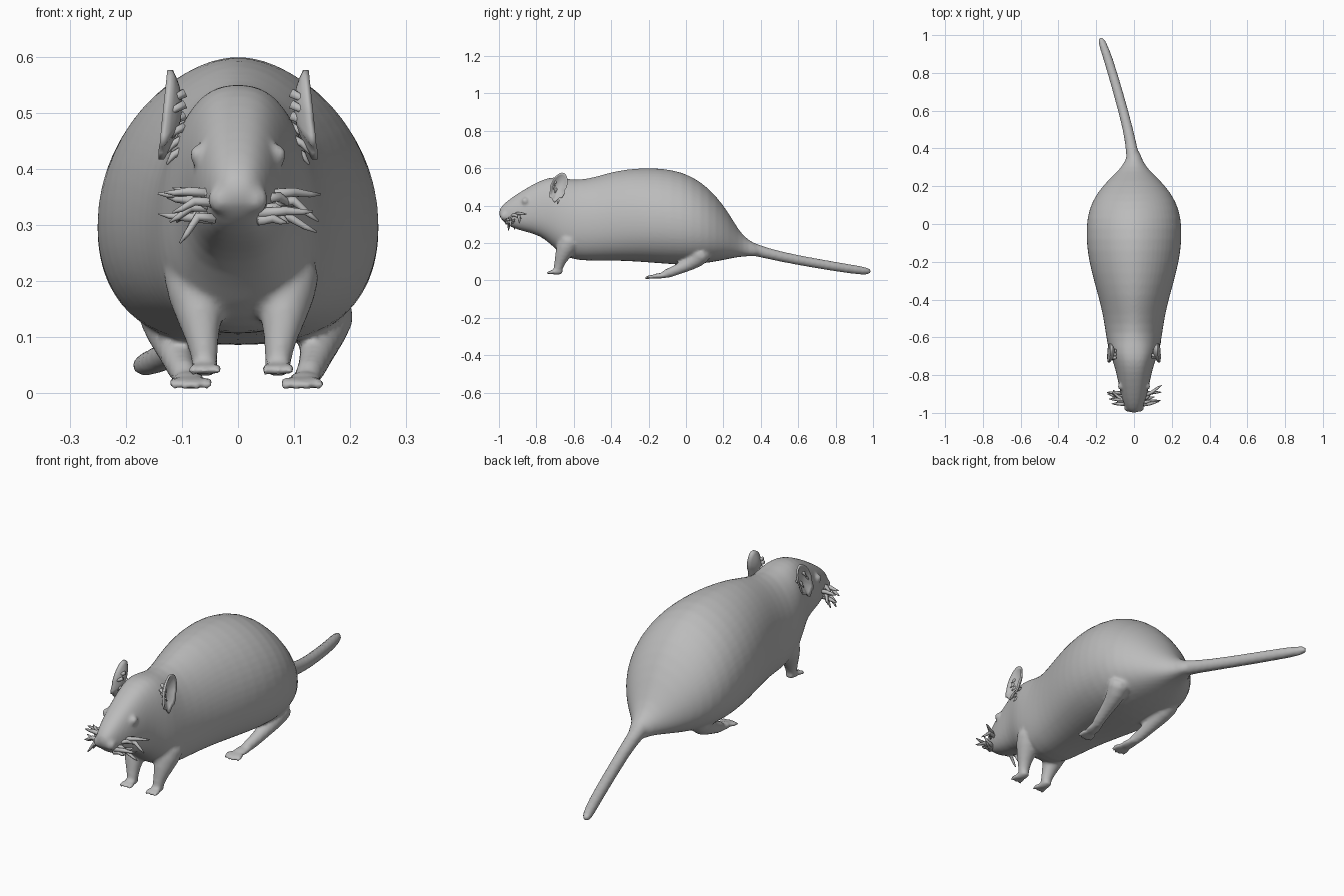
import bpy
import bmesh
import math
import random
from mathutils import Vector

random.seed(4)
default_cube = bpy.data.objects.get("Cube")
if default_cube:
    bpy.data.objects.remove(default_cube, do_unlink=True)

# One plain grey for the whole animal
grey = bpy.data.materials.new("plain grey")
grey.use_nodes = True
colour = (0.5, 0.5, 0.5, 1)
grey.diffuse_color = colour
grey.node_tree.nodes["Principled BSDF"].inputs["Base Color"].default_value = colour


def bridge_rings(bm, rings):
    """Skin a list of point rings and close both ends."""
    loops = [[bm.verts.new(point) for point in ring] for ring in rings]
    count = len(loops[0])
    for near, far in zip(loops, loops[1:]):
        for i in range(count):
            j = (i + 1) % count
            bm.faces.new((near[i], near[j], far[j], far[i]))
    bm.faces.new(loops[0][::-1])
    bm.faces.new(loops[-1])


def add_tube(bm, path, flat=1.0, sides=10):
    """Tapered round limb along (x, y, z, radius) stations."""
    points = [Vector(station[:3]) for station in path]
    rings = []
    for i, station in enumerate(path):
        along = points[min(i + 1, len(path) - 1)] - points[max(i - 1, 0)]
        across = along.cross(Vector((0, 0, 1)))
        if across.length < 0.001:
            across = Vector((1, 0, 0))
        across.normalize()
        up = across.cross(along).normalized()
        rings.append([points[i] + station[3] * (
            across * math.cos(a) + up * flat * math.sin(a))
            for a in (math.tau * k / sides for k in range(sides))])
    bridge_rings(bm, rings)


def finish(bm, name):
    """Turn the working mesh into a smooth grey object."""
    bmesh.ops.recalc_face_normals(bm, faces=bm.faces[:])
    mesh = bpy.data.meshes.new(name)
    bm.to_mesh(mesh)
    bm.free()
    mesh.materials.append(grey)
    mesh.shade_smooth()
    obj = bpy.data.objects.new(name, mesh)
    bpy.context.collection.objects.link(obj)
    return obj


# Body and head stations: y, top, bottom, half width
STATIONS = [
    (-1, .375, .345, .02), (-.98, .405, .315, .042),
    (-.93, .445, .28, .062), (-.86, .49, .26, .08),
    (-.78, .535, .24, .095), (-.72, .555, .19, .115),
    (-.66, .55, .13, .137), (-.58, .535, .105, .15),
    (-.48, .555, .105, .165), (-.38, .587, .105, .19),
    (-.26, .602, .1, .225), (-.14, .603, .09, .25),
    (-.02, .583, .082, .256), (.08, .53, .088, .24),
    (.16, .455, .1, .2), (.23, .36, .115, .14),
    (.28, .27, .125, .085), (.33, .215, .13, .045),
    (.4, .185, .13, .027),
]


def body_ring(y, top, bottom, width, sides=28):
    """Egg section: narrow back, full and flatter belly; flat head crown."""
    middle = bottom + 0.43 * (top - bottom)
    upper = 1.3 if y < -0.62 else 0.95
    lower = 0.75
    ring = []
    for k in range(sides):
        a = math.tau * k / sides
        c, s = math.cos(a), math.sin(a)
        if s >= 0:
            power = 0.8 if y < -0.62 else 1.12
            height = s * (top - middle)
        else:
            power = lower
            height = -abs(s) ** 0.9 * (middle - bottom)
        x = math.copysign(abs(c) ** power, c) * width
        ring.append((x, y, middle + height))
    return ring


bm = bmesh.new()
bridge_rings(bm, [body_ring(*station) for station in STATIONS])

# Tail, swinging to the right
add_tube(bm, [(0, .28, .19, .05), (-.005, .36, .165, .033),
              (-.03, .5, .127, .028), (-.085, .7, .09, .027),
              (-.135, .87, .062, .026), (-.168, .96, .05, .023),
              (-.18, .99, .047, .012)], sides=12)

for side in (-1, 1):
    # Front leg with a short paw
    shift = 0.006
    x = shift + side * .065
    add_tube(bm, [(x + side * .015, -.6, .25, .075),
                  (x + side * .014, -.645, .17, .057),
                  (x + side * .005, -.675, .1, .031),
                  (x, -.685, .06, .025), (x, -.69, .035, .025)])
    add_tube(bm, [(x, -.655, .045, .018), (x, -.69, .045, .029),
                  (x, -.72, .043, .022)], flat=0.6)
    for k in (-1, 0, 1):
        add_tube(bm, [(x + k * .016, -.7, .045, .012),
                      (x + k * .021, -.73, .044, .011),
                      (x + k * .023, -.748, .035, .007)])

    # Hind leg sloping down to a long flat foot
    x = .015 + side * .105
    add_tube(bm, [(x + side * .04, .1, .17, .07),
                  (x + side * .03, .06, .105, .045),
                  (x + side * .02, -.02, .07, .032),
                  (x + side * .012, -.08, .043, .027),
                  (x, -.13, .028, .026)])
    add_tube(bm, [(x + side * .012, -.07, .032, .022),
                  (x, -.13, .025, .032),
                  (x - side * .006, -.18, .021, .034)], flat=0.5)
    for k in (-1.5, -.5, .5, 1.5):
        toe = x - side * .006 + k * .017
        add_tube(bm, [(toe, -.165, .022, .012),
                      (toe + k * .003, -.2, .018, .011),
                      (toe + k * .004, -.23 + abs(k) * .008, .01, .007)])

    # Eye bulge and nostril pad
    for place, radius in (((side * .07, -.86, .425), .019),
                          ((side * .03, -.97, .345), .026)):
        ball = bmesh.ops.create_uvsphere(bm, u_segments=12, v_segments=8,
                                         radius=radius)
        bmesh.ops.translate(bm, verts=ball["verts"], vec=place)

body = finish(bm, "body")
rounding = body.modifiers.new("rounding", "SUBSURF")
rounding.levels = rounding.render_levels = 1
fuse = body.modifiers.new("fuse", "REMESH")
fuse.mode = "VOXEL"
fuse.voxel_size = 0.008
fuse.use_smooth_shade = True
blend = body.modifiers.new("blend", "SMOOTH")
blend.factor = 0.5
blend.iterations = 5


# Ears: thin cupped shells opening outward and forward
def make_ear(side, name):
    bm = bmesh.new()
    rows, columns = 6, 24
    rings = []
    for face in (0, 1):
        order = range(1, rows + 1) if face == 0 else range(rows, 0, -1)
        for row in order:
            r = row / rows
            ring = []
            for k in range(columns):
                a = math.tau * k / columns
                frill = 1 + (0.1 * math.sin(7 * a) * r if math.sin(a) < 0 else 0)
                depth = .024 * r * r + (0 if face == 0 else .01)
                lean = .02 * r * math.sin(a)
                ring.append((side * (.1 + depth + lean * -.4),
                             -.682 + .045 * r * frill * math.cos(a) + lean,
                             .5 + .076 * r * frill * math.sin(a)))
            rings.append(ring)
    bridge_rings(bm, rings)
    return finish(bm, name)


make_ear(-1, "right_ear")
make_ear(1, "left_ear")

# Whisker tufts: short drooping clumps on both cheeks
for side, name in ((-1, "right_whiskers"), (1, "left_whiskers")):
    bm = bmesh.new()
    for k in range(11):
        y = random.uniform(-.96, -.89)
        z = random.uniform(.305, .36)
        reach = random.uniform(.04, .1)
        drop = random.uniform(-.055, .02)
        back = random.uniform(-.01, .06)
        root = .035 + (y + .96) * .3
        add_tube(bm, [(side * root, y, z, .01),
                      (side * (root + reach * .5), y + back * .4, z + .004, .009),
                      (side * (root + reach * .8), y + back * .8, z + drop * .6, .006),
                      (side * (root + reach), y + back, z + drop, .002)], sides=6)
    finish(bm, name)

# Fur wisps hanging in front of and below each ear
for side, name in ((-1, "right_ear_fur"), (1, "left_ear_fur")):
    bm = bmesh.new()
    for k in range(6):
        z = .42 + k * .02
        y = -.7 + random.uniform(-.012, .03)
        add_tube(bm, [(side * .095, y, z + .015, .009),
                      (side * .115, y - .004, z + .005, .007),
                      (side * .127, y - .008, z - .012, .002)], sides=6)
    finish(bm, name)
